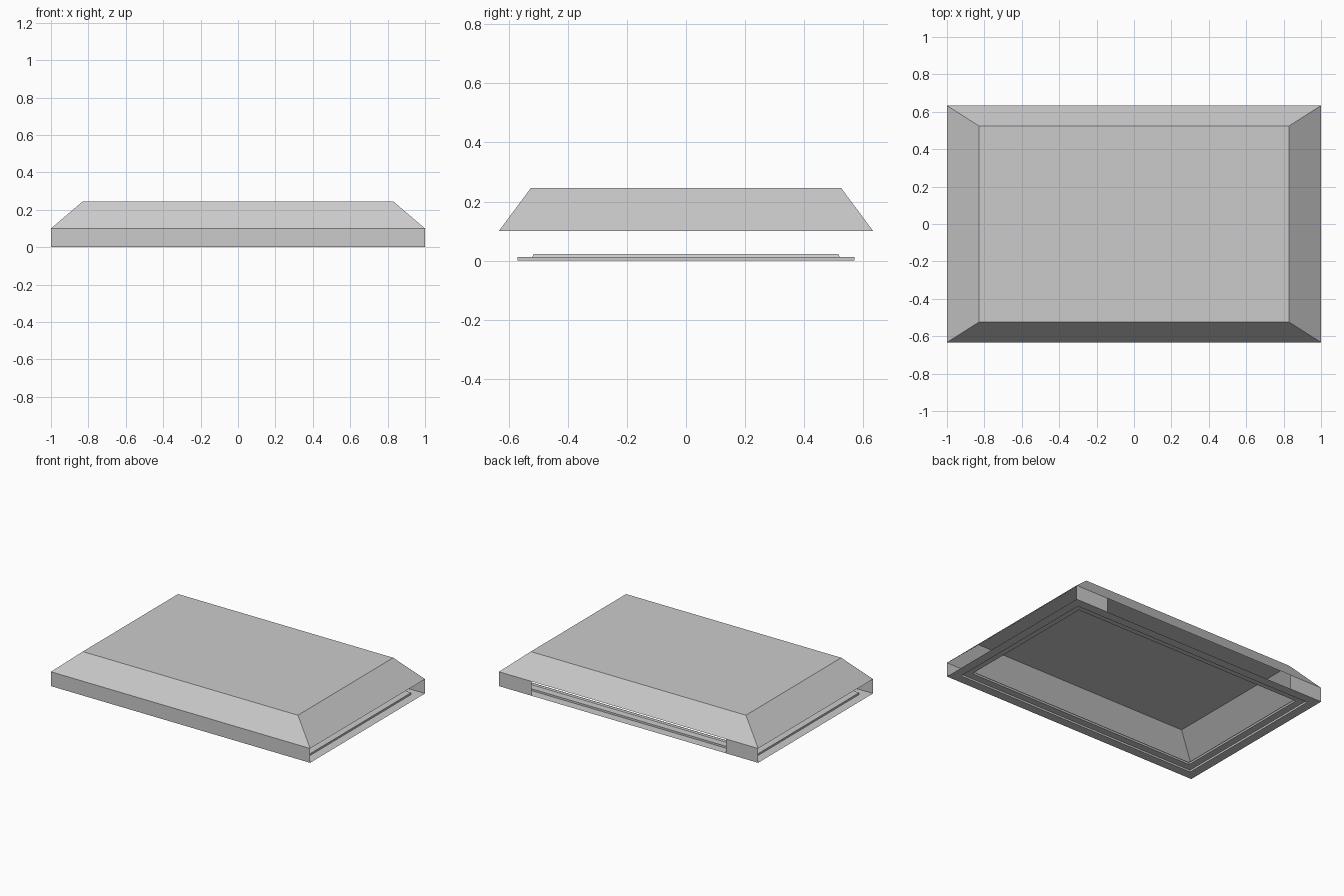
import bpy
import bmesh

default_cube = bpy.data.objects.get("Cube")
if default_cube:
    bpy.data.objects.remove(default_cube, do_unlink=True)

# Single plain material
grey = bpy.data.materials.new("light_grey")
grey.use_nodes = True
colour = (0.6, 0.6, 0.6, 1)
grey.diffuse_color = colour
grey.node_tree.nodes["Principled BSDF"].inputs["Base Color"].default_value = colour

HALF_X, HALF_Y, WALL = 1.0, 0.633, 0.1
OPENING = 0.75


def finish(name, bm):
    mesh = bpy.data.meshes.new(name)
    bm.to_mesh(mesh)
    bm.free()
    mesh.materials.append(grey)
    obj = bpy.data.objects.new(name, mesh)
    bpy.context.collection.objects.link(obj)
    return obj


def rectangular_loft(name, rings, cap=False):
    """Thin sheet through concentric rectangles (half x, half y, z)."""
    bm = bmesh.new()
    loops = [[bm.verts.new((sx * hx, sy * hy, z))
              for sx, sy in ((-1, -1), (1, -1), (1, 1), (-1, 1))]
             for hx, hy, z in rings]
    for low, high in zip(loops, loops[1:]):
        for i in range(4):
            j = (i + 1) % 4
            bm.faces.new((low[i], low[j], high[j], high[i]))
    if cap:
        bm.faces.new(loops[-1])
    return finish(name, bm)


def wall(name, x_start, x_end, y):
    """Thin upright panel from the base up to the hood."""
    bm = bmesh.new()
    bm.faces.new([bm.verts.new(p) for p in (
        (x_start, y, 0), (x_end, y, 0), (x_end, y, WALL), (x_start, y, WALL))])
    return finish(name, bm)


# Sloped hood with a flat top, open underneath
rectangular_loft("hood", [(HALF_X, HALF_Y, WALL), (0.83, 0.525, 0.245)], cap=True)

# Stepped rim around the open base: inset from the outer edge, height
steps = [(0, 0), (0.063, 0), (0.063, 0.013), (0.113, 0.013),
         (0.118, 0.023), (0.122, 0.023)]
rectangular_loft("base_rim", [(HALF_X - d, HALF_Y - d, z) for d, z in steps])

# Full front wall, and a back wall split by a wide opening; the ends stay open
wall("front_wall", -HALF_X, HALF_X, -HALF_Y)
wall("back_wall_left", HALF_X, OPENING, HALF_Y)
wall("back_wall_right", -OPENING, -HALF_X, HALF_Y)
